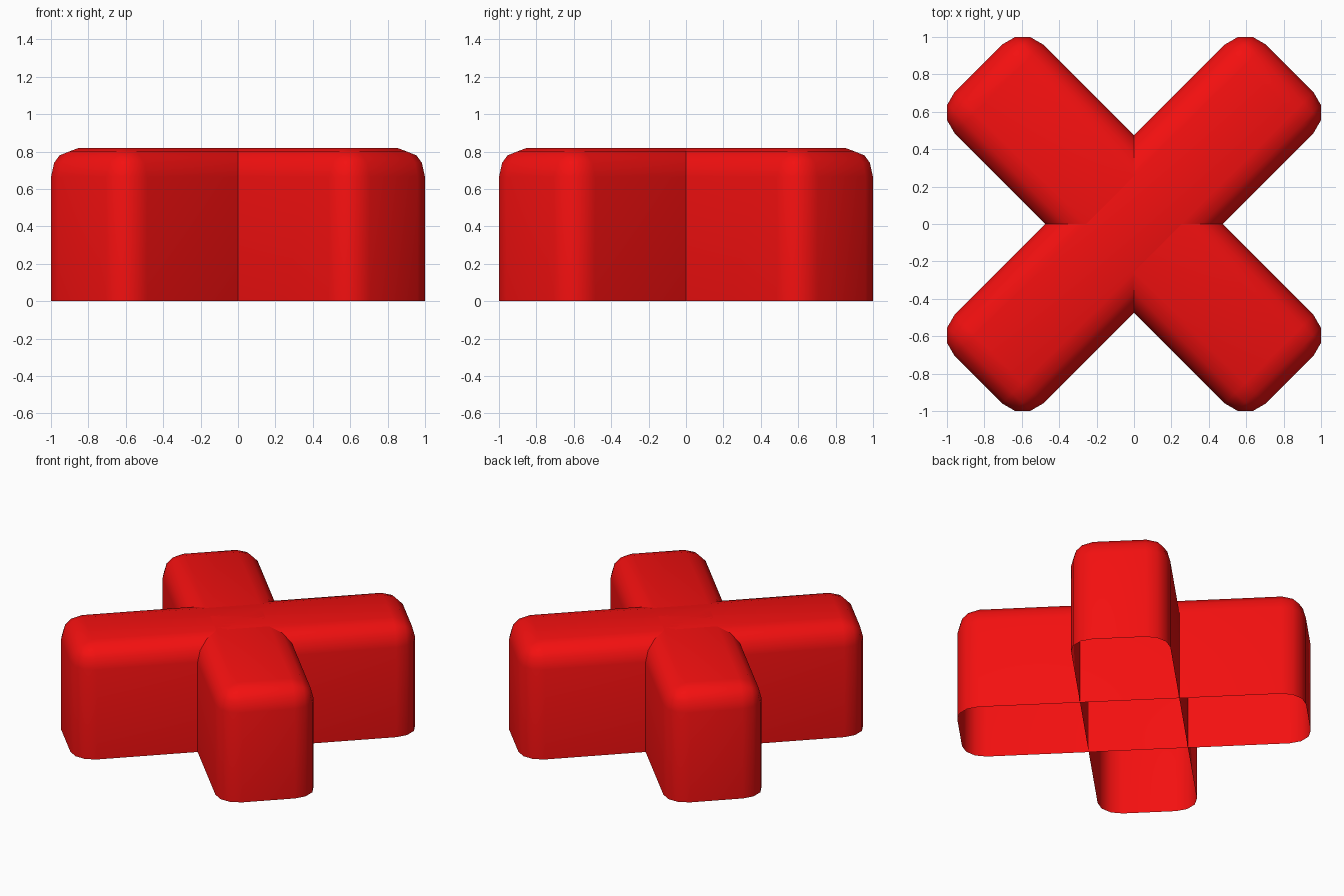
import bpy, bmesh, math
from mathutils import Matrix

if "Cube" in bpy.data.objects:
    bpy.data.objects.remove(bpy.data.objects["Cube"])

HALF_LEN, HALF_WID, HEIGHT, RADIUS = 1.177, 0.335, 0.82, 0.155

red = bpy.data.materials.new("red")
red.diffuse_color = (0.9, 0.005, 0.005, 1)
red.use_nodes = True
red.node_tree.nodes["Principled BSDF"].inputs["Base Color"].default_value = red.diffuse_color


def bar(name, angle):
    """Rounded box with sharp, open underside, turned about z."""
    bm = bmesh.new()
    bmesh.ops.create_cube(bm, size=1)
    bmesh.ops.translate(bm, verts=bm.verts, vec=(0, 0, 0.5))
    bmesh.ops.scale(bm, verts=bm.verts, vec=(2 * HALF_LEN, 2 * HALF_WID, HEIGHT))
    # round the upright and top edges only
    edges = [e for e in bm.edges if max(v.co.z for v in e.verts) > 0.1]
    bmesh.ops.bevel(bm, geom=edges, offset=RADIUS, segments=3, profile=0.5,
                    affect='EDGES', clamp_overlap=True)
    # open the underside
    bm.normal_update()
    under = [f for f in bm.faces if all(abs(v.co.z) < 1e-4 for v in f.verts)]
    bmesh.ops.delete(bm, geom=under, context='FACES_ONLY')
    bm.transform(Matrix.Rotation(angle, 4, 'Z'))
    mesh = bpy.data.meshes.new(name)
    bm.to_mesh(mesh)
    bm.free()
    mesh.materials.append(red)
    ob = bpy.data.objects.new(name, mesh)
    bpy.context.collection.objects.link(ob)
    bpy.ops.object.select_all(action='DESELECT')
    ob.select_set(True)
    bpy.context.view_layer.objects.active = ob
    bpy.ops.object.shade_smooth_by_angle(angle=math.radians(40))


# two crossing bars form the X
bar("cross_bar_a", math.radians(45))
bar("cross_bar_b", math.radians(-45))
